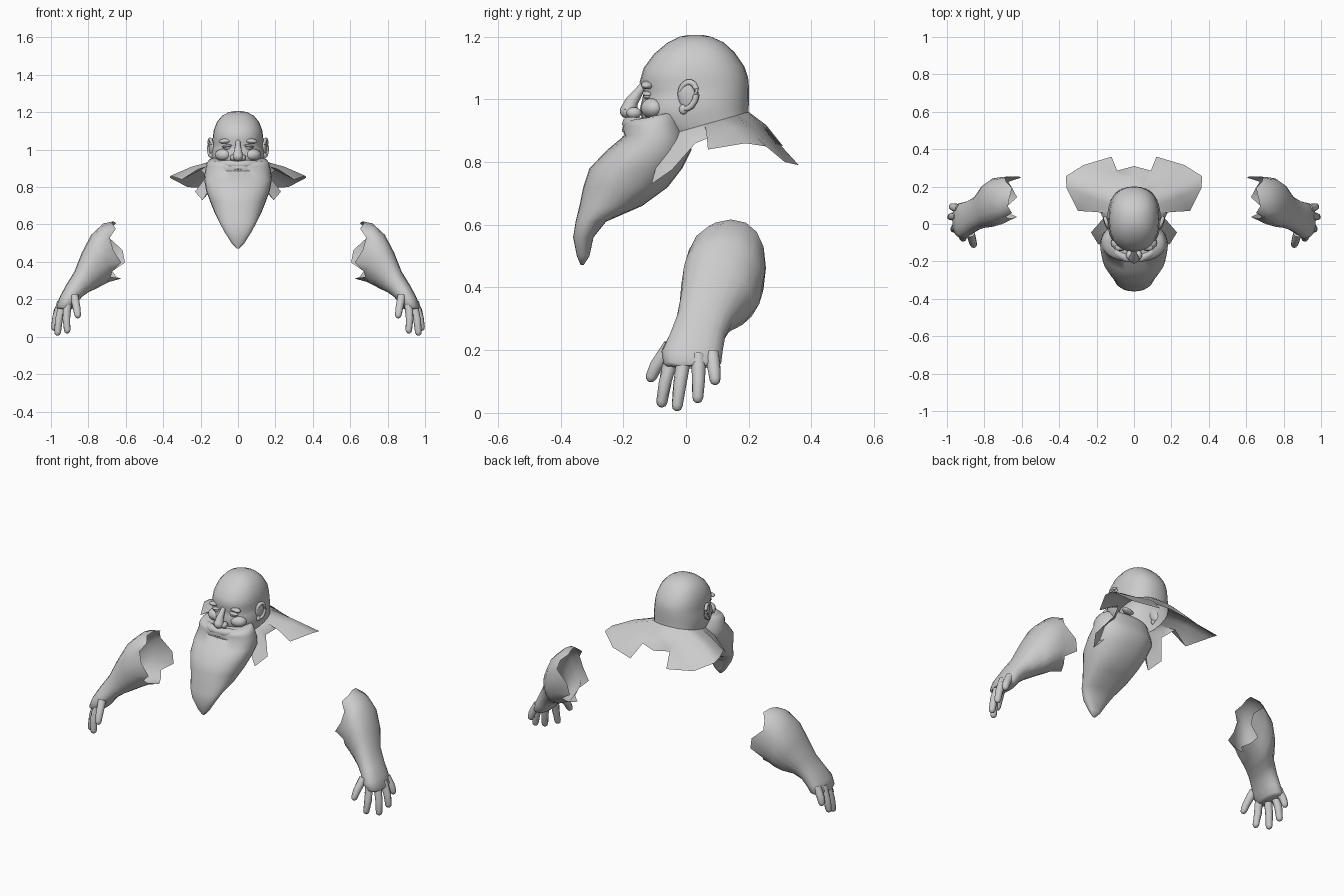
import bpy, bmesh, math
from mathutils import Vector, Matrix

if "Cube" in bpy.data.objects:
    bpy.data.objects.remove(bpy.data.objects["Cube"])

skin = bpy.data.materials.new("plain_grey")
skin.diffuse_color = (0.6, 0.6, 0.6, 1)
skin.use_nodes = True
skin.node_tree.nodes["Principled BSDF"].inputs["Base Color"].default_value = skin.diffuse_color


def finish(name, bm, mirror=False, angle=60, recalc=True):
    if recalc:
        bmesh.ops.recalc_face_normals(bm, faces=bm.faces[:])
    me = bpy.data.meshes.new(name)
    bm.to_mesh(me)
    bm.free()
    me.materials.append(skin)
    for p in me.polygons:
        p.use_smooth = True
    me.set_sharp_from_angle(angle=math.radians(angle))
    ob = bpy.data.objects.new(name, me)
    bpy.context.collection.objects.link(ob)
    if mirror:
        ob.modifiers.new("mirror", 'MIRROR')
    return ob


def loft(name, rings, start=False, end=False, mirror=False, closed=True, angle=60):
    bm = bmesh.new()
    rows = [[bm.verts.new(p) for p in r] for r in rings]
    n = len(rows[0])
    for a, b in zip(rows, rows[1:]):
        for i in range(n if closed else n - 1):
            j = (i + 1) % n
            bm.faces.new((a[i], a[j], b[j], b[i]))
    if start:
        bm.faces.new(rows[0][::-1])
    if end:
        bm.faces.new(rows[-1])
    return finish(name, bm, mirror, angle)


def spow(v, n):
    return math.copysign(abs(v) ** (2 / n), v)


def level_ring(zf, yf, zb, yb, w, n=2.3, seg=28):
    """Ring around z, from its front point to its back point, half width w."""
    out = []
    for i in range(seg):
        t = 2 * math.pi * i / seg
        c, s = spow(math.cos(t), n), spow(math.sin(t), n)
        out.append((w * s, (yf + yb) / 2 + c * (yb - yf) / 2,
                    (zf + zb) / 2 + c * (zb - zf) / 2))
    return out


def blob(name, loc, scale, rot=(0, 0, 0), mirror=False):
    bm = bmesh.new()
    bmesh.ops.create_uvsphere(bm, u_segments=16, v_segments=10, radius=1)
    m = Matrix.Translation(loc)
    for ax, r in zip("XYZ", rot):
        m = m @ Matrix.Rotation(math.radians(r), 4, ax)
    bm.transform(m @ Matrix.Diagonal((*scale, 1)))
    return finish(name, bm, mirror)


def tube(name, path, radii, mirror=False, seg=10, loop=False, cap=True):
    """Round tube through a few points."""
    pts = [Vector(p) for p in path]
    k = len(pts)
    rings = []
    for i, p in enumerate(pts):
        a = pts[(i - 1) % k] if loop else pts[max(i - 1, 0)]
        b = pts[(i + 1) % k] if loop else pts[min(i + 1, k - 1)]
        q = (b - a).to_track_quat('Z', 'Y')
        rings.append([p + q @ Vector((radii[i] * math.cos(2 * math.pi * s / seg),
                                      radii[i] * math.sin(2 * math.pi * s / seg), 0))
                      for s in range(seg)])
    if loop:
        rings.append(rings[0])
    return loft(name, rings, cap and not loop, cap and not loop, mirror)


# Bald head, open at the neck
head = [(.88, -.08, .96, .20, .135), (.93, -.14, .975, .20, .142),
        (.97, -.147, 1.0, .201, .143), (1.0, -.14, 1.03, .201, .138),
        (1.025, -.134, 1.05, .20, .135), (1.055, -.148, 1.07, .198, .135),
        (1.10, -.135, 1.105, .186, .130), (1.145, -.102, 1.15, .155, .113),
        (1.18, -.06, 1.182, .12, .085), (1.2, -.02, 1.2, .08, .05),
        (1.206, .01, 1.206, .05, .02)]
loft("head", [level_ring(*r) for r in head], end=True)

# Beard
beard = [(.472, -.336, .472, -.326, .008), (.50, -.348, .50, -.308, .034),
         (.56, -.36, .56, -.295, .072), (.61, -.352, .61, -.255, .099),
         (.66, -.34, .66, -.14, .124), (.72, -.328, .72, -.058, .148),
         (.78, -.308, .78, -.012, .170), (.84, -.25, .84, .018, .181),
         (.885, -.196, .89, .0, .176), (.91, -.203, .93, -.008, .168),
         (.932, -.19, .955, -.018, .157), (.938, -.15, .962, -.03, .14)]
loft("beard", [level_ring(*r) for r in beard], start=True, end=True)

# Ragged shoulder sheet spreading from the neck, right half from back to front
edge = [(0, .31, .85), (.09, .285, .86), (.12, .36, .79), (.27, .315, .80),
        (.365, .255, .85), (.36, .19, .86), (.30, .07, .84), (.20, .105, .89),
        (.165, .03, .86), (.23, -.045, .775), (.19, -.11, .73),
        (.13, -.06, .80), (0, -.09, .84)]
inner, middle = [], []
for i, e in enumerate(edge):
    t = math.pi * i / (len(edge) - 1)
    c, s = spow(math.cos(t), 2.3), spow(math.sin(t), 2.3)
    p = Vector((.135 * s, .06 + .14 * c, .92 + .04 * c))
    inner.append(p)
    middle.append(p.lerp(Vector(e), .5) + Vector((0, 0, .014)))
bm = bmesh.new()
rows = [[bm.verts.new(p) for p in r] for r in (inner, middle, edge)]
for a, b in zip(rows, rows[1:]):
    for i in range(len(a) - 1):
        bm.faces.new((a[i], b[i], b[i + 1], a[i + 1]))
bmesh.ops.recalc_face_normals(bm, faces=bm.faces[:])
bm.normal_update()
if sum(f.normal.z for f in bm.faces) < 0:
    bmesh.ops.reverse_faces(bm, faces=bm.faces[:])
finish("shoulder_sheet", bm, mirror=True, recalc=False)

# Nose
nose = [(0, -.132, 1.05), (0, -.15, 1.025), (0, -.172, .995), (0, -.183, .968), (0, -.175, .945)]
tube("nose_bridge", nose, [.012, .014, .021, .027, .02], seg=12)
blob("nose_tip", (0, -.186, .963), (.026, .025, .024))
blob("nostril", (.025, -.166, .957), (.018, .024, .018), mirror=True)

# Eyes, brows, cheeks
blob("eye", (.055, -.122, 1.01), (.026, .014, .010), mirror=True)
blob("upper_lid", (.056, -.122, 1.019), (.029, .018, .008), (0, 8, 0), mirror=True)
blob("brow", (.06, -.119, 1.047), (.045, .022, .014), (0, 6, -15), mirror=True)
blob("cheek", (.08, -.108, .972), (.045, .034, .032), (0, 0, 25), mirror=True)

# Moustache halves and lips
tube("moustache", [(.0, -.182, .918), (.04, -.182, .922), (.085, -.158, .92),
                   (.125, -.113, .91), (.15, -.07, .895)],
     [.02, .023, .024, .022, .012], mirror=True)
lips = [(.036 * math.cos(a), -.199 + .010 * abs(math.cos(a)), .889 + .012 * math.sin(a))
        for a in [2 * math.pi * i / 20 for i in range(20)]]
tube("lips", lips, [.006] * 20, seg=8, loop=True)

# Ears: bowl with a raised rim and a lobe
blob("ear_bowl", (.142, .003, 1.01), (.012, .03, .046), (12, 0, -15), mirror=True)
rim = [(.148 + .008 * math.cos(a), .004 + .029 * math.cos(a) + .007 * math.sin(a),
        1.012 + .043 * math.sin(a)) for a in [math.radians(-100 + 26 * i) for i in range(11)]]
tube("ear_rim", rim, [.007, .009] + [.01] * 7 + [.009, .006], mirror=True, seg=8)
blob("ear_lobe", (.142, -.008, .968), (.011, .014, .016), mirror=True)

# Forearm: (outer x, z), (inner x, z), front y, back y; cut ragged at the elbow
arm = [(.665, .617, .65, .31, .03, .255), (.72, .605, .69, .293, 0, .252),
       (.785, .545, .73, .272, -.015, .243), (.835, .45, .76, .256, -.02, .21),
       (.875, .348, .80, .238, -.032, .15), (.92, .275, .835, .212, -.055, .125),
       (.952, .215, .862, .18, -.078, .117), (.972, .165, .885, .15, -.072, .112),
       (.968, .152, .895, .142, -.06, .10)]
jag = [0, -.012, .02, .03, -.04, -.05, .02, .0, -.025, .03, .02, -.03, .01, .025, -.01, .01]
rings = []
for k, (xo, zo, xi, zi, y0, y1) in enumerate(arm):
    ring = []
    for i in range(16):
        t = 2 * math.pi * i / 16
        c, s = spow(math.cos(t), 2.3), spow(math.sin(t), 2.3)
        ring.append(((xo + xi) / 2 + c * (xo - xi) / 2 + (jag[i] if k == 0 else 0),
                     (y0 + y1) / 2 + s * (y1 - y0) / 2,
                     (zo + zi) / 2 + c * (zo - zi) / 2))
    rings.append(ring)
loft("forearm_and_palm", rings, end=True, mirror=True)

# Fingers: base, knuckle, tip
fingers = {
    "thumb": ((.875, -.05, .215), (.862, -.095, .15), (.855, -.118, .10)),
    "index_finger": ((.91, -.045, .185), (.918, -.066, .10), (.912, -.08, .018)),
    "middle_finger": ((.935, -.005, .185), (.958, -.02, .09), (.966, -.03, .006)),
    "ring_finger": ((.945, .04, .185), (.972, .04, .105), (.984, .037, .032)),
    "little_finger": ((.935, .083, .19), (.965, .09, .135), (.978, .094, .09)),
}
for name, (a, b, c) in fingers.items():
    a, b, c = Vector(a), Vector(b), Vector(c)
    d = (c - b).normalized()
    tube(name, [a, a.lerp(b, .6), b, c - d * .018, c - d * .006, c],
         [.023, .022, .021, .018, .014, .005], mirror=True)
